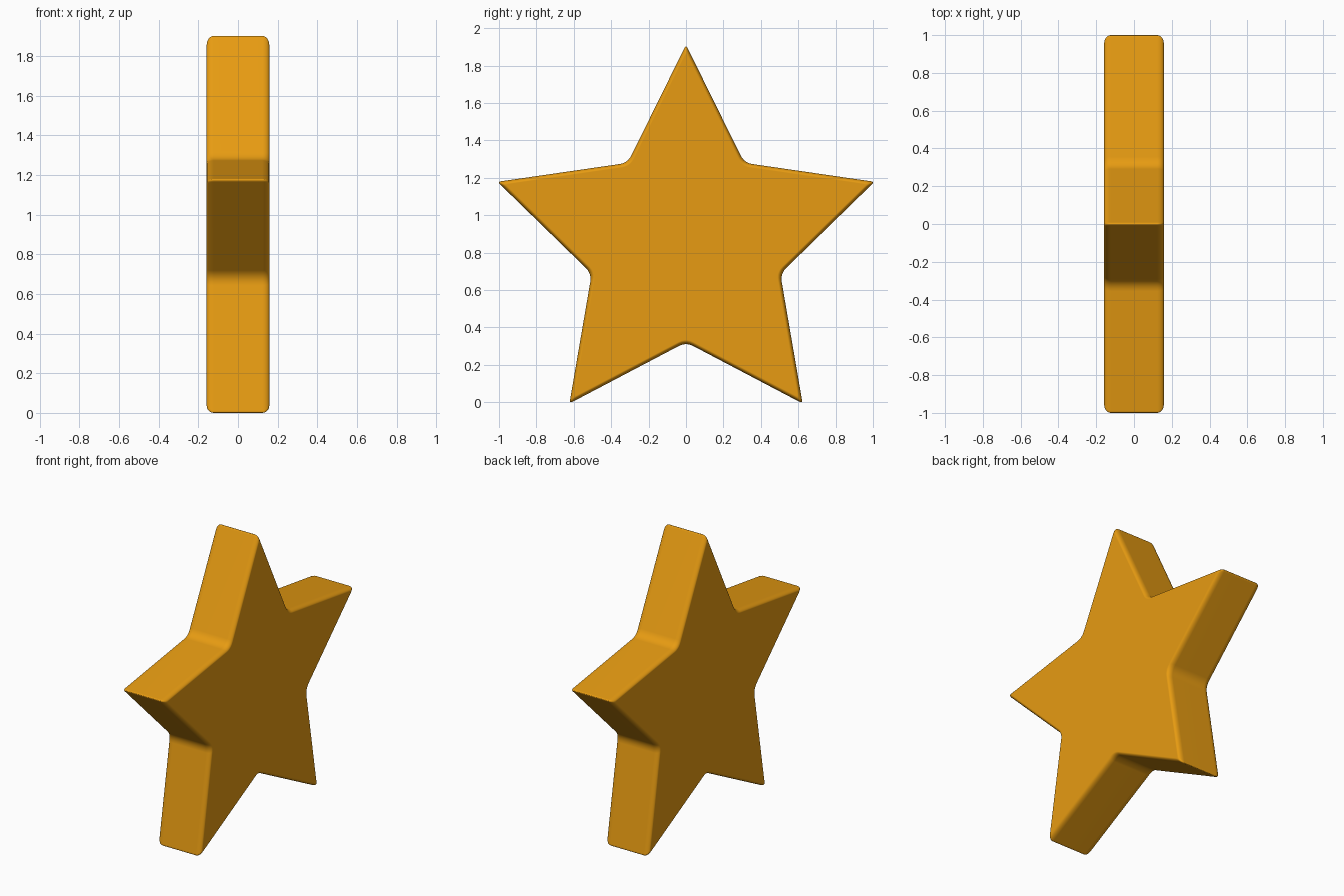
import bpy, bmesh
from math import sin, cos, pi
from mathutils import Vector

if "Cube" in bpy.data.objects:
    bpy.data.objects.remove(bpy.data.objects["Cube"])

R_TIP, R_NOTCH = 1.06, 0.53     # star radii before corner rounding
HALF = 0.158                    # half thickness along x
EDGE_IN, EDGE_DEPTH = 0.02, 0.035
STEPS = 5


def star_outline():
    """Star with small rounded tips and softer rounded notches."""
    corners = []
    for i in range(10):
        r = R_NOTCH if i % 2 else R_TIP
        corners.append(Vector((r * sin(i * pi / 5), r * cos(i * pi / 5))))
    pts = []
    for i, c in enumerate(corners):
        setback = 0.045 if i % 2 else 0.02
        a = c + (corners[i - 1] - c).normalized() * setback
        b = c + (corners[(i + 1) % 10] - c).normalized() * setback
        for k in range(STEPS + 1):
            t = k / STEPS
            pts.append(a * (1 - t) ** 2 + c * 2 * t * (1 - t) + b * t * t)
    return pts


outline = star_outline()
base = -min(p.y for p in outline)

# Distance from centre to each edge line, so scaling acts as an even inset
p, q = Vector((0, R_TIP)), Vector((R_NOTCH * sin(pi / 5), R_NOTCH * cos(pi / 5)))
apothem = abs(p.x * q.y - p.y * q.x) / (q - p).length

# Sections through the thickness, with rounded rims on both faces
half_rim = []
for k in range(STEPS + 1):
    t = k / STEPS * pi / 2
    half_rim.append((HALF - EDGE_DEPTH * (1 - sin(t)),
                     1 - EDGE_IN * (1 - cos(t)) / apothem))
sections = [(-x, s) for x, s in reversed(half_rim)] + half_rim

# Star body
bm = bmesh.new()
rings = [[bm.verts.new((x, v.x * s, base + v.y * s)) for v in outline]
         for x, s in sections]
n = len(outline)
for a, b in zip(rings, rings[1:]):
    for i in range(n):
        j = (i + 1) % n
        bm.faces.new((a[i], a[j], b[j], b[i]))
bm.faces.new(rings[0])
bm.faces.new(rings[-1])
bmesh.ops.recalc_face_normals(bm, faces=bm.faces)
mesh = bpy.data.meshes.new("star")
bm.to_mesh(mesh)
bm.free()
star = bpy.data.objects.new("star", mesh)
bpy.context.collection.objects.link(star)

# Golden colour
gold = bpy.data.materials.new("gold")
gold.diffuse_color = (0.80, 0.33, 0.006, 1)
gold.use_nodes = True
gold.node_tree.nodes["Principled BSDF"].inputs["Base Color"].default_value = gold.diffuse_color
mesh.materials.append(gold)

# Smooth rims, flat faces
bpy.context.view_layer.objects.active = star
star.select_set(True)
bpy.ops.object.shade_smooth_by_angle(angle=pi / 4)
wn = star.modifiers.new("face_weighted_normals", 'WEIGHTED_NORMAL')
wn.keep_sharp = True
